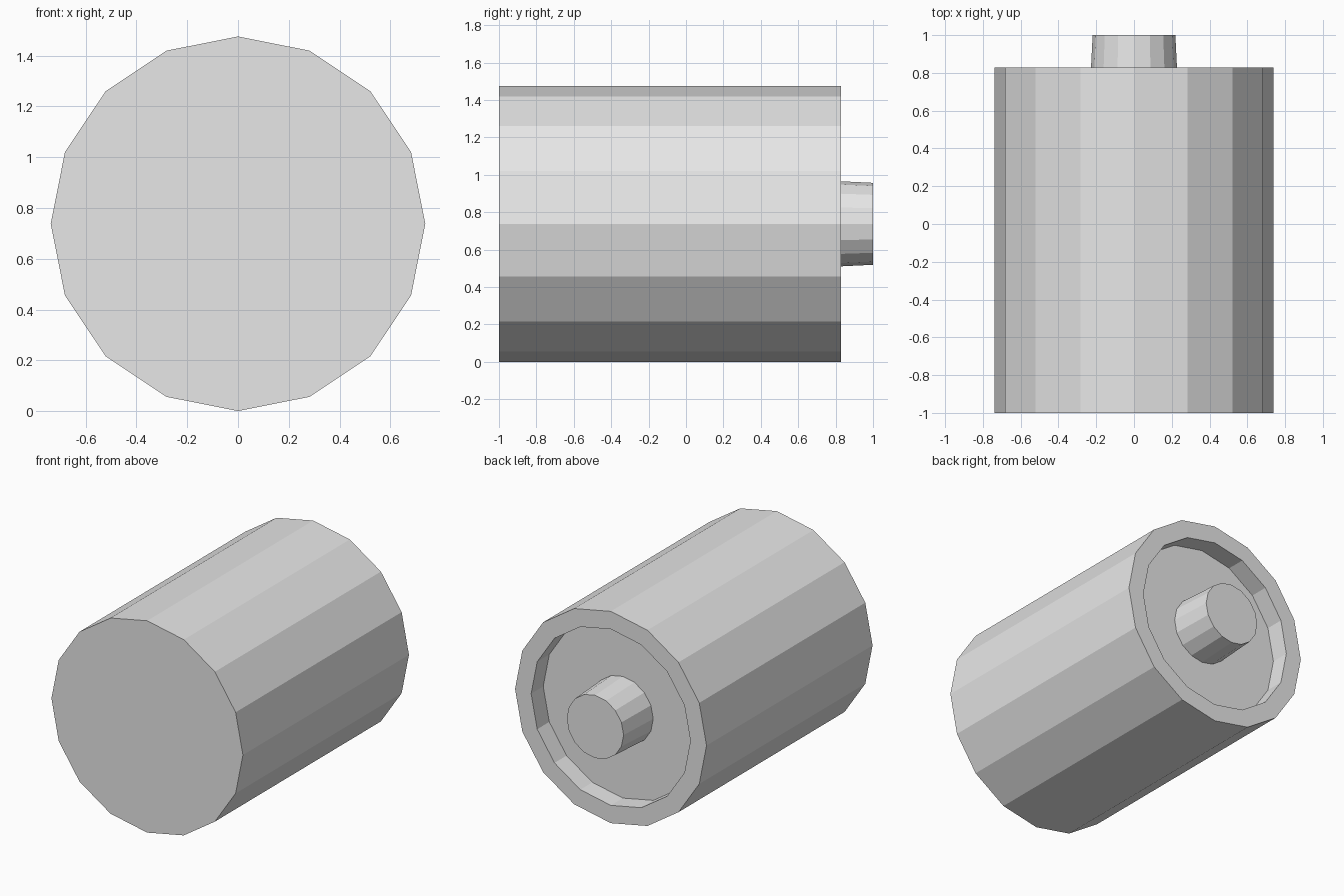
import bpy
import bmesh
from math import cos, sin, tau

SIDES = 16
AXIS_Z = 0.738

cube = bpy.data.objects.get("Cube")
if cube:
    bpy.data.objects.remove(cube, do_unlink=True)

grey = bpy.data.materials.new("light_grey")
grey.use_nodes = True
colour = (0.8, 0.8, 0.8, 1.0)
grey.diffuse_color = colour
grey.node_tree.nodes["Principled BSDF"].inputs["Base Color"].default_value = colour


def lathe(name, profile):
    """Flat-sided solid around the y axis from (radius, y) points, capped at both ends."""
    bm = bmesh.new()
    rings = []
    for radius, y in profile:
        angles = [tau * i / SIDES for i in range(SIDES)]
        rings.append([bm.verts.new((radius * cos(a), y, radius * sin(a))) for a in angles])
    for low, high in zip(rings, rings[1:]):
        for i in range(SIDES):
            j = (i + 1) % SIDES
            bm.faces.new((low[i], low[j], high[j], high[i]))
    bm.faces.new(rings[0])
    bm.faces.new(rings[-1])
    bmesh.ops.recalc_face_normals(bm, faces=bm.faces)
    mesh = bpy.data.meshes.new(name)
    bm.to_mesh(mesh)
    bm.free()
    mesh.materials.append(grey)
    obj = bpy.data.objects.new(name, mesh)
    obj.location.z = AXIS_Z
    bpy.context.collection.objects.link(obj)
    return obj


# Drum with a recessed back end
lathe("drum_body", [(0.738, -1.0), (0.738, 0.828), (0.614, 0.828), (0.614, 0.695)])

# Slightly tapered stub rising from the recess floor
lathe("back_stub", [(0.234, 0.695), (0.219, 1.0)])
